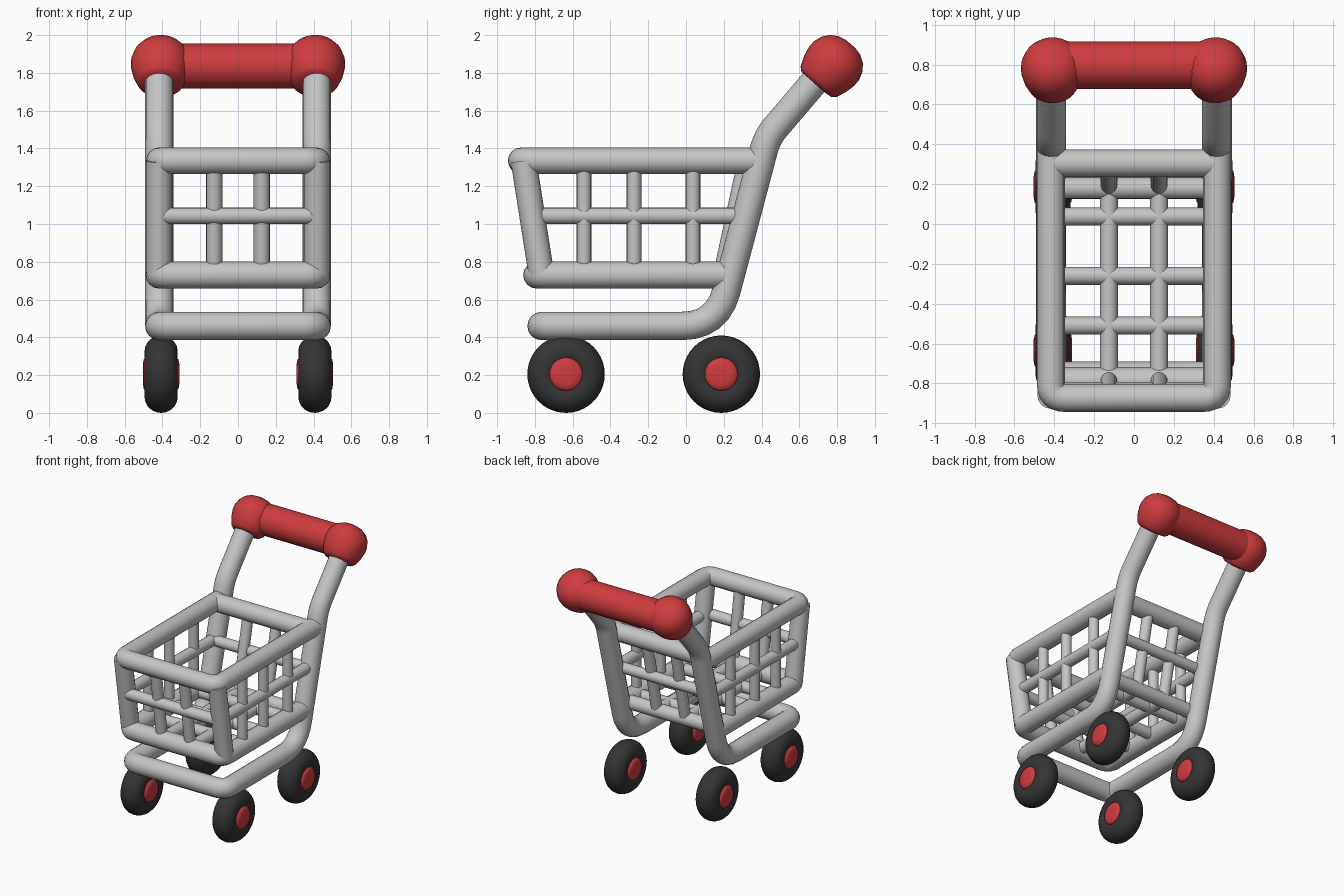
import bpy, math
from mathutils import Vector, Matrix

if "Cube" in bpy.data.objects:
    bpy.data.objects.remove(bpy.data.objects["Cube"])


def material(name, rgb):
    m = bpy.data.materials.new(name)
    m.diffuse_color = (*rgb, 1)
    m.use_nodes = True
    m.node_tree.nodes["Principled BSDF"].inputs["Base Color"].default_value = m.diffuse_color
    return m


GREY = material("light grey metal", (0.56, 0.56, 0.56))
RED = material("red plastic", (0.62, 0.045, 0.05))
BLACK = material("dark rubber", (0.035, 0.035, 0.035))
X = 0.417  # half spacing of the side tubes


def rounded(points, radius):
    """Replace inner corners of a path by short curved bends."""
    pts = [Vector(p) for p in points]
    out = [pts[0]]
    for a, b, c in zip(pts, pts[1:], pts[2:]):
        p = b + (a - b).normalized() * radius
        q = b + (c - b).normalized() * radius
        for i in range(7):
            t = i / 6
            out.append(p * (1 - t) ** 2 + b * 2 * t * (1 - t) + q * t * t)
    return out + [pts[-1]]


def smooth(ob, angle=50):
    bpy.ops.object.select_all(action='DESELECT')
    ob.select_set(True)
    bpy.context.view_layer.objects.active = ob
    bpy.ops.object.shade_smooth_by_angle(angle=math.radians(angle))


def tube(name, paths, r, mat=GREY):
    """Round tubes along one or more paths, as a single mesh."""
    cu = bpy.data.curves.new(name, 'CURVE')
    cu.dimensions = '3D'
    cu.bevel_depth = r
    cu.bevel_resolution = 6
    cu.use_fill_caps = True
    for path in paths:
        s = cu.splines.new('POLY')
        s.points.add(len(path) - 1)
        for sp, p in zip(s.points, path):
            sp.co = (*p, 1)
    cu.materials.append(mat)
    ob = bpy.data.objects.new(name, cu)
    bpy.context.collection.objects.link(ob)
    bpy.ops.object.select_all(action='DESELECT')
    ob.select_set(True)
    bpy.context.view_layer.objects.active = ob
    bpy.ops.object.convert(target='MESH')
    smooth(bpy.context.view_layer.objects.active)


def lathe(name, profile, origin, axis, mat, seg=32):
    """Spin (radius, along-axis) points around an axis."""
    rot = Vector((0, 0, 1)).rotation_difference(Vector(axis)).to_matrix().to_4x4()
    m = Matrix.Translation(origin) @ rot
    verts = [m @ Vector((r * math.cos(a), r * math.sin(a), t))
             for r, t in profile
             for a in (2 * math.pi * k / seg for k in range(seg))]
    n = len(profile)
    faces = [(i * seg + k, i * seg + (k + 1) % seg,
              (i + 1) * seg + (k + 1) % seg, (i + 1) * seg + k)
             for i in range(n - 1) for k in range(seg)]
    faces += [tuple(reversed(range(seg))), tuple(range((n - 1) * seg, n * seg))]
    me = bpy.data.meshes.new(name)
    me.from_pydata(verts, [], faces)
    me.materials.append(mat)
    ob = bpy.data.objects.new(name, me)
    bpy.context.collection.objects.link(ob)
    smooth(ob)
    return ob


def u_path(front, back, z, bend):
    return rounded([(-X, back, z), (-X, front, z), (X, front, z), (X, back, z)], bend)


# Main frame: handle posts, bent under and joined across the front
post = [(0.72, 1.80), (0.43, 1.46), (0.20, 0.60)]
side = rounded([(X, y, z) for y, z in post[:2]] + [(X, 0.205, 0.62)], 0.07)[:-1]
side += rounded([side[-1], (X, 0.165, 0.46), (X, -0.4, 0.46)], 0.19)[1:-1]
corner = rounded([(X, -0.4, 0.46), (X, -0.765, 0.46), (0, -0.765, 0.46)], 0.08)
half = side + corner
mirror = [Vector((-p.x, p.y, p.z)) for p in reversed(half[:-1])]
tube("main_frame", [half + mirror], 0.075)

# Basket rims, open at the back where they meet the posts
tube("basket_top_rim", [u_path(-0.873, 0.38, 1.335, 0.07)], 0.07)
tube("basket_bottom_rim", [u_path(-0.79, 0.22, 0.73, 0.06)], 0.072)
tube("basket_middle_rail", [u_path(-0.838, 0.31, 1.043, 0.05)], 0.044)
tube("basket_back_top_bar", [[(-X, 0.305, 1.335), (X, 0.305, 1.335)]], 0.07)
tube("basket_back_bottom_bar", [[(-X, 0.18, 0.73), (X, 0.18, 0.73)]], 0.055)
tube("basket_back_middle_bar", [[(-X, 0.275, 1.043), (X, 0.275, 1.043)]], 0.042)

# Front corner posts
tube("basket_corner_posts",
     [[(s * X, -0.86, 1.335), (s * X, -0.765, 0.73)] for s in (-1, 1)], 0.068)

# Thin upright bars on sides, front and back
tube("side_bars", [[(s * X, y, 0.73), (s * X, y, 1.335)]
                   for s in (-1, 1) for y in (-0.54, -0.275, 0.037)], 0.039)
tube("front_bars", [[(s * 0.126, -0.865, 1.335), (s * 0.126, -0.78, 0.73)]
                    for s in (-1, 1)], 0.043)
tube("back_bars", [[(s * 0.126, 0.315, 1.335), (s * 0.126, 0.185, 0.73)]
                   for s in (-1, 1)], 0.042)

# Basket floor grid
tube("floor_long_bars", [[(s * 0.126, -0.79, 0.73), (s * 0.126, 0.18, 0.73)]
                         for s in (-1, 1)], 0.045)
tube("floor_cross_bars", [[(-X, y, 0.73), (X, y, 0.73)]
                          for y in (-0.51, -0.26, 0.037)], 0.045)

# Handle with bulbous ends
tube("handle_bar", [[(-0.41, 0.797, 1.836), (0.41, 0.797, 1.836)]], 0.119, RED)
end = [(0.05, -0.005), (0.105, 0.0), (0.125, 0.018), (0.146, 0.07), (0.158, 0.125),
       (0.157, 0.165), (0.142, 0.21), (0.115, 0.245), (0.075, 0.27), (0.03, 0.28)]
for s, label in ((-1, "left"), (1, "right")):
    lathe("handle_end_" + label, end, (s * 0.409, 0.69, 1.74), (0, 0.65, 0.76), RED)

# Wheels: rubber tyre and red hub showing on both sides
tyre = [(0.12 + 0.085 * math.cos(a), 0.088 * math.sin(a))
        for a in (math.radians(-180 + 18 * i) for i in range(21))]
hub = [(0.05, -0.097), (0.078, -0.092), (0.088, -0.08),
       (0.088, 0.08), (0.078, 0.092), (0.05, 0.097)]
for s, label in ((-1, "left"), (1, "right")):
    for y, place in ((-0.635, "front"), (0.187, "back")):
        c = (s * 0.407, y, 0.205)
        lathe(f"{place}_{label}_tyre", tyre, c, (1, 0, 0), BLACK, 40)
        lathe(f"{place}_{label}_hub", hub, c, (1, 0, 0), RED)
